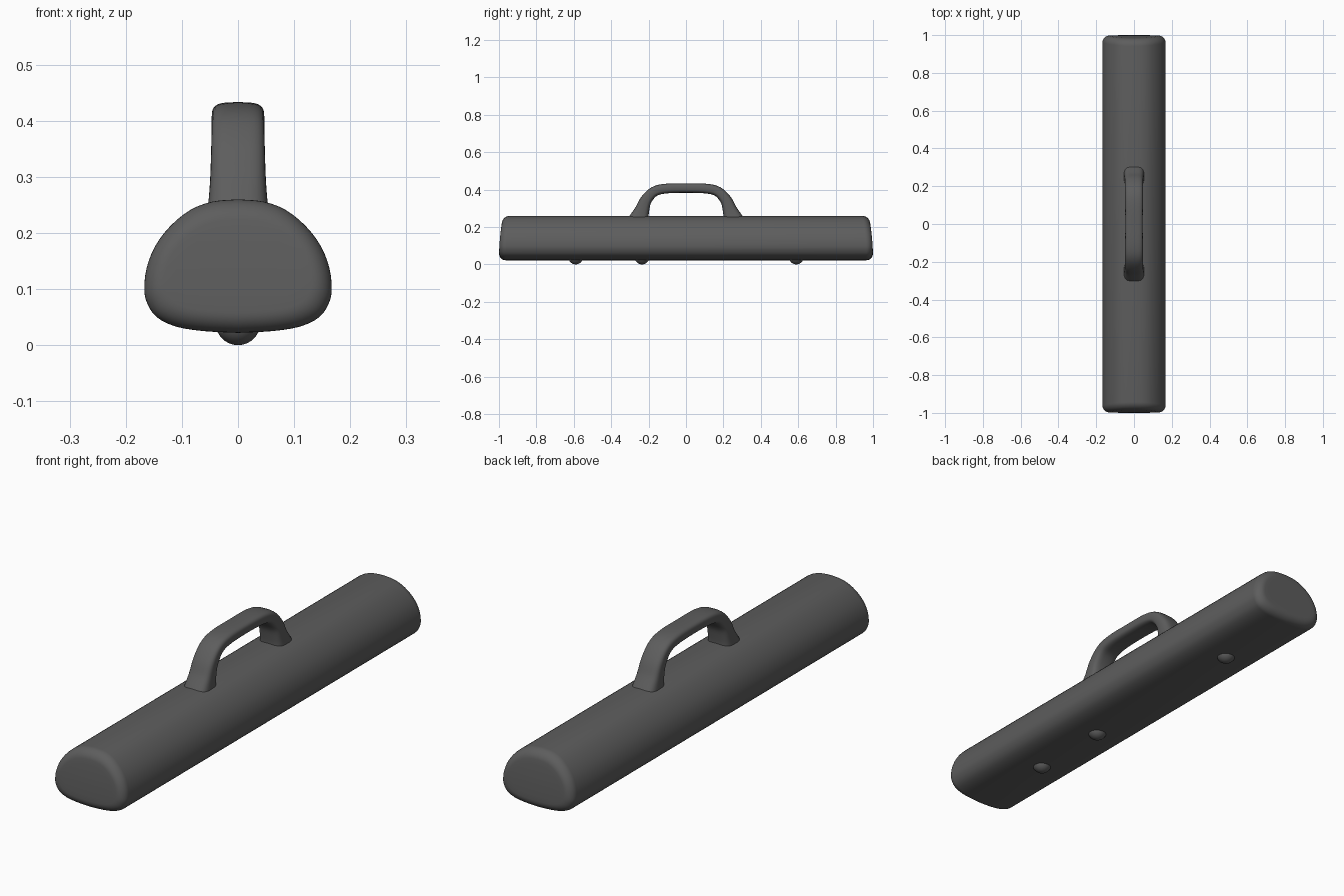
import bpy, bmesh, math
from mathutils import Vector

cube = bpy.data.objects.get("Cube")
if cube:
    bpy.data.objects.remove(cube, do_unlink=True)

grey = bpy.data.materials.new("dark grey")
grey.use_nodes = True
colour = (0.11, 0.11, 0.11, 1)
grey.diffuse_color = colour
shader = grey.node_tree.nodes["Principled BSDF"]
shader.inputs["Base Color"].default_value = colour
shader.inputs["Roughness"].default_value = 0.7


def loft(name, rings):
    """Skin a list of closed rings and cap both ends."""
    bm = bmesh.new()
    loops = [[bm.verts.new(p) for p in ring] for ring in rings]
    n = len(loops[0])
    for a, b in zip(loops, loops[1:]):
        for i in range(n):
            j = (i + 1) % n
            bm.faces.new((a[i], a[j], b[j], b[i]))
    bm.faces.new(loops[0])
    bm.faces.new(loops[-1])
    return finish(name, bm)


def finish(name, bm):
    bmesh.ops.recalc_face_normals(bm, faces=bm.faces)
    mesh = bpy.data.meshes.new(name)
    bm.to_mesh(mesh)
    bm.free()
    mesh.materials.append(grey)
    mesh.shade_smooth()
    obj = bpy.data.objects.new(name, mesh)
    bpy.context.collection.objects.link(obj)
    return obj


def smooth_path(points, steps):
    """Catmull-Rom interpolation through tuples of values."""
    pts = [Vector(p) for p in points]
    pts = [2 * pts[0] - pts[1]] + pts + [2 * pts[-1] - pts[-2]]
    out = []
    for a, b, c, d in zip(pts, pts[1:], pts[2:], pts[3:]):
        for s in range(steps):
            t = s / steps
            out.append(0.5 * (2 * b + (c - a) * t + (2 * a - 5 * b + 4 * c - d) * t**2
                              + (3 * b - a - 3 * c + d) * t**3))
    return out + [pts[-2]]


# Body: domed section with a shallow rounded underside
half = [(0, .022), (.06, .025), (.11, .033), (.145, .05), (.162, .075), (.167, .1),
        (.163, .137), (.148, .176), (.121, .212), (.085, .241), (.045, .256), (0, .26)]
right = smooth_path(half, 3)
section = right + [Vector((-p.x, p.y)) for p in reversed(right[1:-1])]
mid_z, radius = 0.141, 0.036


def body_ring(side, inset, setback):
    ring = []
    for p in section:
        x = p.x * (1 - inset / 0.167)
        z = mid_z + (p.y - mid_z) * (1 - inset / 0.119)
        # the end faces lean inwards towards the top
        lean = 0.022 * ((z - 0.022) / 0.238) ** 2
        ring.append((x, side * (1 - setback - lean), z))
    return ring


edge = []
for i in range(9):
    a = i / 8 * math.pi / 2
    edge.append((radius * (1 - math.sin(a)), radius * (1 - math.cos(a))))
# Inner rings keep the end cap gently curved with the lean
edge = [(0.11, 0), (0.08, 0), (0.055, 0)] + edge
rings = [body_ring(-1, *e) for e in edge] + [body_ring(1, *e) for e in reversed(edge)]
loft("body", rings)

# Handle: y, z, half thickness, half width along one side, then mirrored
leg = [(-.26, .2, .075, .062), (-.25, .245, .054, .054), (-.235, .29, .039, .05),
       (-.214, .343, .031, .048), (-.172, .388, .027, .047), (-.11, .405, .026, .047),
       (0, .408, .025, .046)]
path = leg + [(-y, z, t, w) for y, z, t, w in reversed(leg[:-1])]
path = smooth_path(path, 5)
rings = []
for i, p in enumerate(path):
    a, b = path[max(i - 1, 0)], path[min(i + 1, len(path) - 1)]
    along = Vector((0, b[0] - a[0], b[1] - a[1])).normalized()
    normal = Vector((0, -along.z, along.y))
    ring = []
    for k in range(28):
        c, s = math.cos(k * math.tau / 28), math.sin(k * math.tau / 28)
        u = math.copysign(abs(c) ** 0.6, c) * p[3]
        v = math.copysign(abs(s) ** 0.6, s) * p[2]
        ring.append(Vector((u, p[0], p[1])) + normal * v)
    rings.append(ring)
loft("handle", rings)

# Rounded feet under the body
for name, y in (("front_foot", -.59), ("middle_foot", -.235), ("back_foot", .59)):
    bm = bmesh.new()
    bmesh.ops.create_uvsphere(bm, u_segments=24, v_segments=14, radius=0.04)
    foot = finish(name, bm)
    foot.location = (0, y, 0.04)
